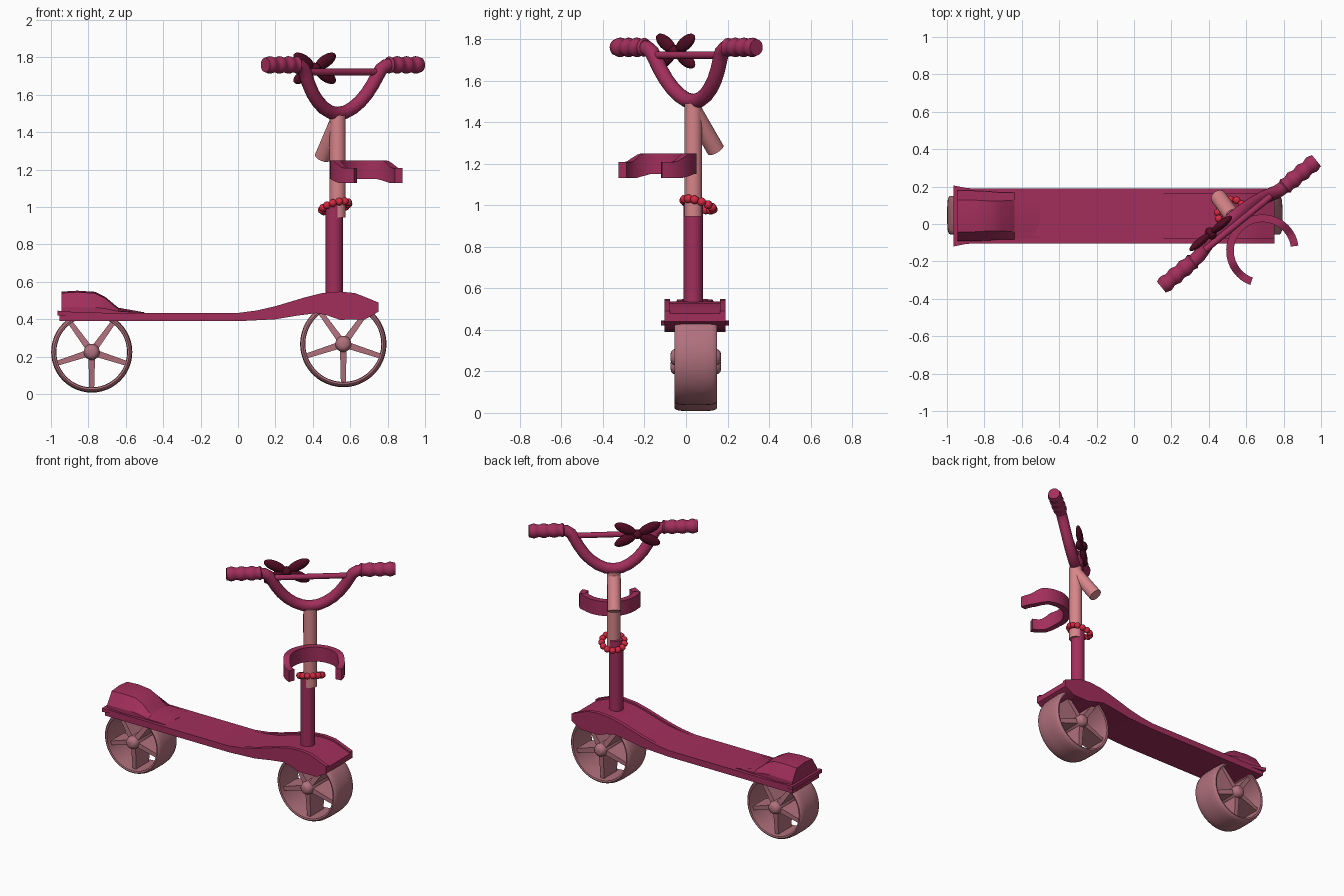
import bpy, bmesh, math
from mathutils import Vector, Matrix

if "Cube" in bpy.data.objects:
    bpy.data.objects.remove(bpy.data.objects["Cube"])

YC = 0.043                                   # scooter centre line
U = Vector((0.775, 0.632, 0)).normalized()   # along the turned handlebar
V = Vector((U.y, -U.x, 0))                   # steering direction
UP = Vector((0, 0, 1))


def material(name, rgb):
    m = bpy.data.materials.new(name)
    m.diffuse_color = (*rgb, 1)
    m.use_nodes = True
    m.node_tree.nodes["Principled BSDF"].inputs["Base Color"].default_value = m.diffuse_color
    return m


MAGENTA = material("magenta", (0.36, 0.028, 0.105))
PINK = material("light pink", (0.68, 0.235, 0.255))
MAUVE = material("mauve", (0.44, 0.165, 0.205))
MAROON = material("dark maroon", (0.085, 0.004, 0.017))
RED = material("bead red", (0.66, 0.022, 0.055))


def finish(name, bm, mat, angle=35):
    bmesh.ops.recalc_face_normals(bm, faces=bm.faces)
    me = bpy.data.meshes.new(name)
    bm.to_mesh(me)
    bm.free()
    ob = bpy.data.objects.new(name, me)
    bpy.context.collection.objects.link(ob)
    me.materials.append(mat)
    bpy.ops.object.select_all(action='DESELECT')
    ob.select_set(True)
    bpy.context.view_layer.objects.active = ob
    if angle:
        bpy.ops.object.shade_smooth_by_angle(angle=math.radians(angle))
    return ob


def loft(bm, rings, cap=True, loop=False):
    """Join equal-length closed rings of points."""
    rv = [[bm.verts.new(p) for p in r] for r in rings]
    n = len(rv[0])
    for a, b in zip(rv, rv[1:] + rv[:1] if loop else rv[1:]):
        for i in range(n):
            j = (i + 1) % n
            bm.faces.new((a[i], a[j], b[j], b[i]))
    if cap and not loop:
        bm.faces.new(rv[0])
        bm.faces.new(rv[-1])


def tube(name, pts, radii, mat, normal, n=20):
    """Round tube along a planar path."""
    bm = bmesh.new()
    rings = []
    for i, p in enumerate(pts):
        t = (pts[min(i + 1, len(pts) - 1)] - pts[max(i - 1, 0)]).normalized()
        a = (normal - t * normal.dot(t)).normalized()
        b = t.cross(a)
        r = radii[i] if isinstance(radii, list) else radii
        rings.append([p + r * (a * math.cos(k * math.tau / n) + b * math.sin(k * math.tau / n))
                      for k in range(n)])
    loft(bm, rings)
    return finish(name, bm, mat)


def extrude_profile(name, prof, y0, y1, mat):
    bm = bmesh.new()
    loft(bm, [[(x, y, z) for x, z in prof] for y in (y0, y1)])
    return finish(name, bm, mat, 30)


# Deck: side profile with raised front hump
bottom = [(-0.955, 0.39), (0, 0.39), (0.2, 0.40), (0.32, 0.42), (0.42, 0.433),
          (0.48, 0.42), (0.545, 0.397), (0.68, 0.40), (0.75, 0.44)]
top = [(0.75, 0.49), (0.69, 0.515), (0.625, 0.54), (0.545, 0.548), (0.45, 0.54), (0.36, 0.518),
       (0.2, 0.47), (0.1, 0.447), (0, 0.434), (-0.5, 0.434), (-0.955, 0.436)]
low_top = [(x, z - max(0, 0.012 * min(1, (z - 0.44) / 0.03))) for x, z in top]
extrude_profile("deck", bottom + low_top, YC - 0.125, YC + 0.125, MAGENTA)
for side, name in ((-1, "deck_rail_front"), (1, "deck_rail_back")):
    extrude_profile(name, bottom + top, YC + side * 0.12, YC + side * 0.146, MAGENTA)

# Rear fender hump: x, top half width, bottom half width, top z
bm = bmesh.new()
loft(bm, [[(x, YC - wb, 0.42), (x, YC - wb, 0.436 + 0.25 * (z - 0.436)), (x, YC - wt, z - 0.008),
           (x, YC, z), (x, YC + wt, z - 0.008), (x, YC + wb, 0.436 + 0.25 * (z - 0.436)),
           (x, YC + wb, 0.42)]
          for x, wt, wb, z in ((-0.945, 0.085, 0.135, 0.548), (-0.86, 0.085, 0.135, 0.553),
                               (-0.765, 0.08, 0.13, 0.547), (-0.71, 0.08, 0.125, 0.52),
                               (-0.64, 0.085, 0.125, 0.462), (-0.5, 0.09, 0.12, 0.437))])
finish("rear_fender", bm, MAGENTA, 25)

# Flared rear edge
bm = bmesh.new()
loft(bm, [[(x, YC - w, 0.42), (x, YC + w, 0.42), (x, YC + w, z), (x, YC - w, z)]
          for x, w, z in ((-0.965, 0.163, 0.446), (-0.9, 0.15, 0.441), (-0.84, 0.145, 0.436))])
finish("rear_edge", bm, MAGENTA)


# Wheels: crowned thin shell, five deep spokes, domed hub
def wheel(name, x, z, r):
    c = Vector((x, YC + 0.004, z))
    n = 48
    shell = [(-0.103, r - 0.016), (-0.098, r - 0.009), (-0.08, r - 0.003), (-0.04, r), (0.04, r),
             (0.08, r - 0.003), (0.098, r - 0.009), (0.103, r - 0.016),
             (0.1, r - 0.026), (0, r - 0.028), (-0.1, r - 0.026)]
    bm = bmesh.new()
    loft(bm, [[c + Vector((q * math.cos(a), y, q * math.sin(a))) for y, q in shell]
              for a in (k * math.tau / n for k in range(n))], loop=True)
    finish(name + "_rim", bm, MAUVE, 40)
    bm = bmesh.new()
    for k in range(5):
        a = math.radians(-90 + 72 * k)
        d, s = Vector((math.cos(a), 0, math.sin(a))), Vector((-math.sin(a), 0, math.cos(a)))
        loft(bm, [[c + d * q + s * sx * w + Vector((0, sy * h, 0))
                   for sx, sy in ((-1, -1), (1, -1), (1, 1), (-1, 1))]
                  for q, w, h in ((0.02, 0.018, 0.085), (r - 0.02, 0.013, 0.07))])
    finish(name + "_spokes", bm, MAUVE)
    prof = [(-0.122, 0.012), (-0.119, 0.026), (-0.108, 0.037), (-0.09, 0.043),
            (0.09, 0.043), (0.108, 0.037), (0.119, 0.026), (0.122, 0.012)]
    tube(name + "_hub", [c + Vector((0, y, 0)) for y, _ in prof], [q for _, q in prof],
         MAUVE, UP, 24)


wheel("rear_wheel", -0.782, 0.225, 0.217)
wheel("front_wheel", 0.563, 0.268, 0.231)

# Steering column
X = Vector((1, 0, 0))
tube("lower_stem", [Vector((0.515, 0.035, z)) for z in (0.5, 1.02)], 0.046, MAGENTA, X, 32)
tube("upper_stem", [Vector((0.533, 0.035, z)) for z in (0.945, 1.49)], 0.043, PINK, X, 32)
tube("stem_branch", [Vector((0.53, 0.037, 1.45)), Vector((0.452, 0.143, 1.266))], 0.043, PINK, U, 32)


# Handlebar, leaning slightly forward
def hb(s, z):
    return Vector((0.533, 0.035, z)) + U * s + V * 0.044 * (z - 1.5) / 0.26


HN = (UP + V * 0.17).cross(U)
half = [(0.05, 1.507), (0.1, 1.53), (0.145, 1.563), (0.185, 1.605), (0.22, 1.655), (0.245, 1.70),
        (0.268, 1.738), (0.295, 1.755), (0.34, 1.76)]
path = [(-s, z) for s, z in reversed(half)] + [(0, 1.5)] + half
tube("handlebar", [hb(s, z) for s, z in path], 0.036, MAGENTA, HN)
tube("crossbar", [hb(s, 1.722) for s in (-0.26, 0.26)], 0.018, MAGENTA, HN)
for side, name in ((-1, "left_grip"), (1, "right_grip")):
    steps = [i / 24 for i in range(25)]
    rad = [0.043 + 0.004 * math.cos(t * math.tau * 3.5) for t in steps]
    rad[0] = 0.036
    tube(name, [hb(side * (0.31 + 0.225 * t), 1.76) for t in steps], rad, MAGENTA, HN, 24)

# Bow on the crossbar: four lobes and a knot
bow_c = Vector((0.41, -0.05, 1.742))
basis = Matrix((U, V, UP)).transposed().to_4x4()
bm = bmesh.new()
for sx in (-1, 1):
    for sz in (-1, 1):
        m = (Matrix.Translation(bow_c) @ basis @ Matrix.Rotation(-sx * sz * math.radians(27), 4, 'Y')
             @ Matrix.Translation((sx * 0.083, 0, 0)) @ Matrix.Diagonal((0.078, 0.022, 0.034, 1)))
        bmesh.ops.create_uvsphere(bm, u_segments=20, v_segments=12, radius=1, matrix=m)
bmesh.ops.create_uvsphere(bm, u_segments=16, v_segments=10, radius=1,
                          matrix=Matrix.Translation(bow_c) @ basis @ Matrix.Diagonal((0.03, 0.035, 0.03, 1)))
finish("bow", bm, MAROON, 60)

# Open C-shaped holder in front of the stem
bm = bmesh.new()
rings = []
mid = math.degrees(math.atan2(-V.y, -V.x))
for i in range(41):
    t = i / 20 - 1
    a = math.radians(mid + 121 * t)
    drop = 0.042 * min(1, max(0, (abs(t) - 0.62) / 0.2))
    d = Vector((math.cos(a), math.sin(a), 0))
    c = Vector((0.687, -0.143, 0))
    z0 = 1.15 - 0.02 * min(1, max(0, (abs(t) - 0.5) / 0.25))
    rings.append([c + d * r + UP * z for r, z in
                  ((0.153, z0), (0.194, z0), (0.194, 1.25 - drop), (0.153, 1.25 - drop))])
loft(bm, rings)
finish("holder", bm, MAGENTA)

# Tilted bead ring around the stem
bm = bmesh.new()
for k in range(13):
    a = k * math.tau / 13
    p = Vector((0.52, 0.06, 1.003)) + U * 0.073 * math.cos(a) + (V + UP * 0.4) * 0.07 * math.sin(a)
    bmesh.ops.create_uvsphere(bm, u_segments=14, v_segments=10, radius=0.021,
                              matrix=Matrix.Translation(p))
finish("bead_ring", bm, RED, 60)
